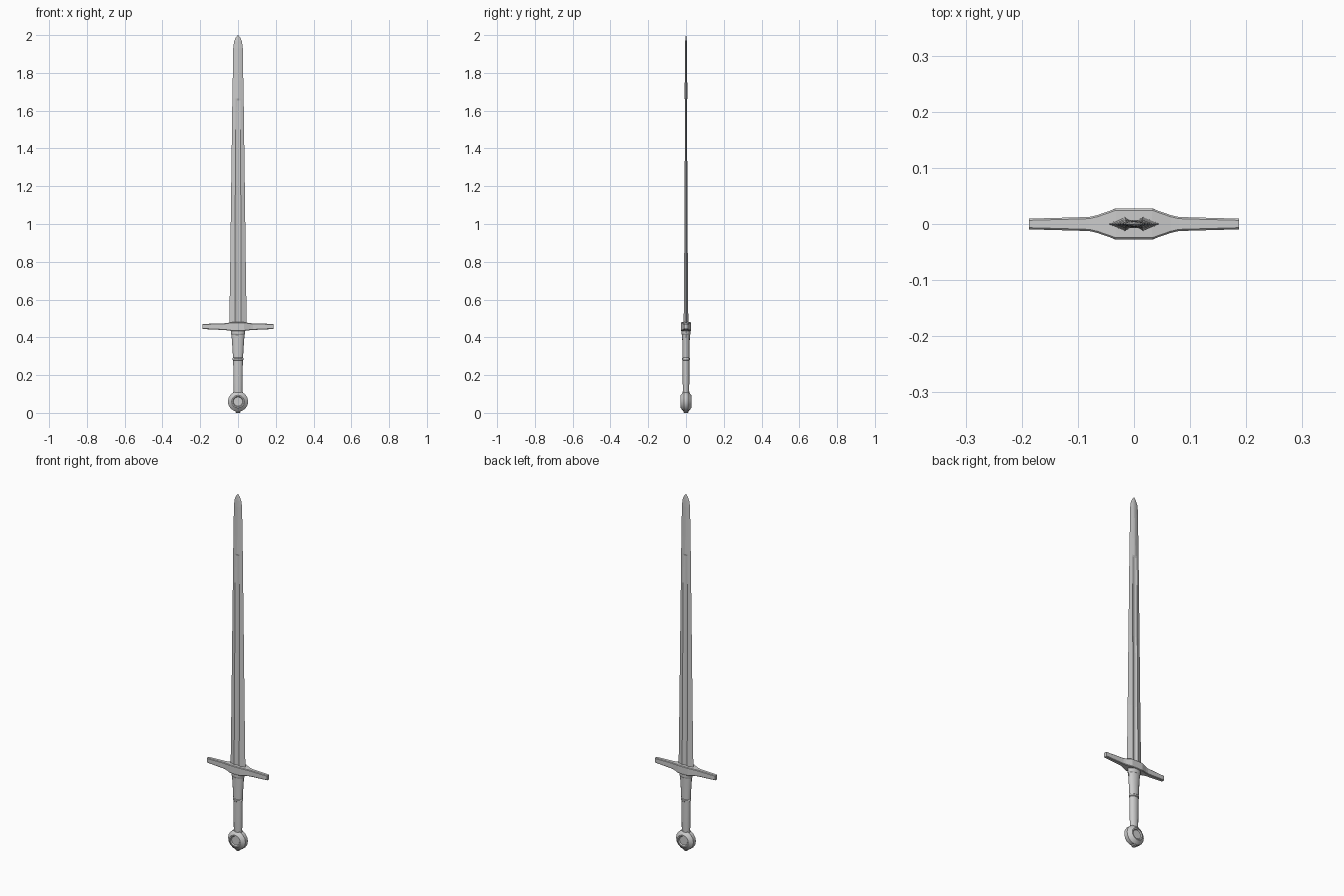
import bpy, math

if "Cube" in bpy.data.objects:
    bpy.data.objects.remove(bpy.data.objects["Cube"])


def loft(name, rings, smooth=None):
    """Skin a list of equal-length closed rings and cap both ends."""
    n = len(rings[0])
    verts = [p for r in rings for p in r]
    faces = [(i * n + j, i * n + (j + 1) % n, (i + 1) * n + (j + 1) % n, (i + 1) * n + j)
             for i in range(len(rings) - 1) for j in range(n)]
    faces += [tuple(reversed(range(n))), tuple(range(len(verts) - n, len(verts)))]
    me = bpy.data.meshes.new(name)
    me.from_pydata(verts, [], faces)
    ob = bpy.data.objects.new(name, me)
    bpy.context.collection.objects.link(ob)
    bpy.context.view_layer.objects.active = ob
    ob.select_set(True)
    bpy.ops.object.mode_set(mode='EDIT')
    bpy.ops.mesh.select_all(action='SELECT')
    bpy.ops.mesh.normals_make_consistent(inside=False)
    bpy.ops.object.mode_set(mode='OBJECT')
    if smooth:
        bpy.ops.object.shade_smooth_by_angle(angle=math.radians(smooth))
    ob.select_set(False)
    return ob


def ellipse(rx, ry, z, n=16):
    return [(rx * math.cos(2 * math.pi * k / n), ry * math.sin(2 * math.pi * k / n), z)
            for k in range(n)]


# Blade: z, half width, fuller half width, ridge thickness, centre thickness
def blade_ring(z, w, f, t, c):
    half = [(w, 0), (f, t), (f * 0.5, (t + 2 * c) / 3), (0, c), (-f * 0.5, (t + 2 * c) / 3), (-f, t)]
    return [(x, y, z) for x, y in half] + [(-x, -y, z) for x, y in half]


blade = [(0.46, .046, .016, .0125, .005), (0.80, .041, .015, .0095, .004),
         (1.20, .036, .0145, .0075, .003), (1.50, .032, .014, .0055, .0025),
         (1.655, .030, .013, .005, .0025), (1.665, .030, .013, .005, .0075),
         (1.76, .028, .012, .0045, .0065), (1.93, .0255, .011, .004, .0055),
         (1.965, .021, .009, .0035, .0045), (1.987, .012, .005, .0025, .003),
         (2.0, .001, .0005, .0004, .0005)]
loft("blade", [blade_ring(*b) for b in blade])

# Crossguard: x, half depth, bottom z, top z; mirrored to both sides
guard = [(.187, .0095, .444, .471), (.08, .0125, .439, .474), (.065, .016, .438, .475),
         (.032, .0275, .434, .480)]
guard = [(-x, d, a, b) for x, d, a, b in guard] + guard[::-1]


def guard_ring(x, d, a, b):
    c = 0.003
    return [(x, -d, a + c), (x, -d, b - c), (x, -d + c, b), (x, d - c, b),
            (x, d, b - c), (x, d, a + c), (x, d - c, a), (x, -d + c, a)]


loft("crossguard", [guard_ring(*g) for g in guard])

# Grip with collar below the guard and a riser ring midway
grip = [(.105, .023, .0165), (.115, .0235, .017), (.20, .0245, .0175), (.278, .0255, .018),
        (.281, .0285, .021), (.289, .0285, .021), (.292, .0265, .0185), (.35, .030, .019),
        (.413, .0345, .0205), (.416, .037, .023), (.425, .038, .0235), (.438, .038, .0235)]
loft("grip", [ellipse(rx, ry, z) for z, rx, ry in grip], 35)

# Wheel pommel: lathe around y with a recessed disc on each face
side = [(.016, .0225), (.024, .0225), (.028, .028), (.034, .028), (.049, .016), (.054, .011)]
profile = [(r, -y) for r, y in side] + [(r, y) for r, y in side[::-1]]
N = 16
loft("pommel", [[(r * math.cos(2 * math.pi * k / N), y, .060 + r * math.sin(2 * math.pi * k / N))
                 for k in range(N)] for r, y in profile], 25)

# Peen nut under the pommel and neck above it
loft("peen_nut", [ellipse(r, r, z, 12) for z, r in [(0, .010), (.004, .013), (.012, .013)]])
loft("pommel_neck", [ellipse(rx, ry, z) for z, rx, ry in [(.098, .027, .017), (.112, .025, .0175)]], 35)
